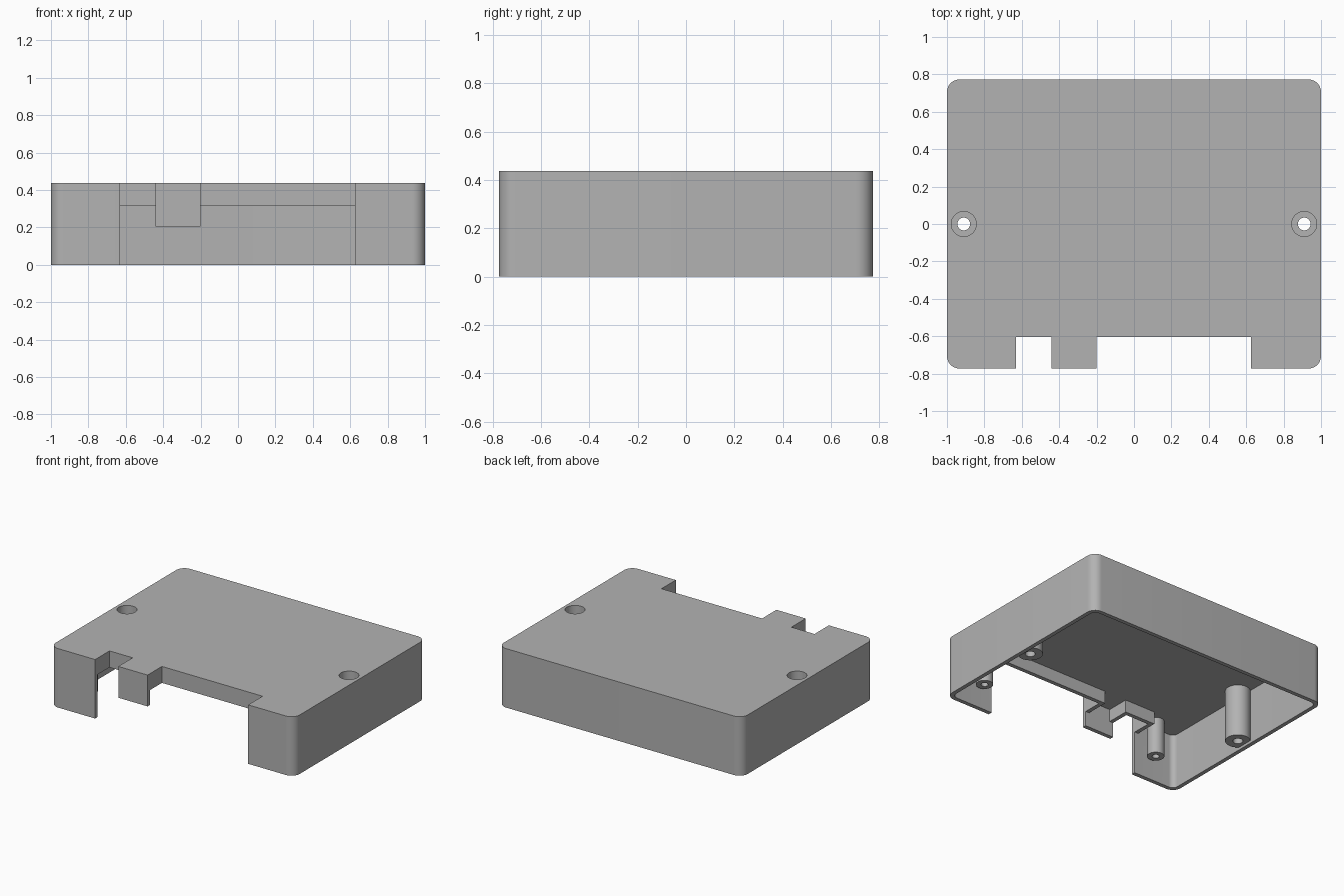
import bpy
import bmesh
import math

if "Cube" in bpy.data.objects:
    bpy.data.objects.remove(bpy.data.objects["Cube"], do_unlink=True)

HX, HY, H = 1.0, 0.773, 0.437    # half width, half depth, height
T = 0.03                         # wall thickness
RECESS_Y = -0.605                # back of the front recesses
LINER_Z = 0.315                  # lower edge of the recess walls
RECESSES = [(-0.63, -0.44), (-0.2, 0.625)]

plastic = bpy.data.materials.new("grey plastic")
plastic.use_nodes = True
grey = (0.45, 0.45, 0.45, 1)
plastic.diffuse_color = grey
plastic.node_tree.nodes["Principled BSDF"].inputs["Base Color"].default_value = grey


def prism(name, outline, z0, z1):
    """Extrude a closed outline upwards from z0 to z1."""
    bm = bmesh.new()
    face = bm.faces.new([bm.verts.new((x, y, z0)) for x, y in outline])
    up = bmesh.ops.extrude_face_region(bm, geom=[face])["geom"]
    for v in up:
        if isinstance(v, bmesh.types.BMVert):
            v.co.z = z1
    bmesh.ops.recalc_face_normals(bm, faces=bm.faces)
    mesh = bpy.data.meshes.new(name)
    bm.to_mesh(mesh)
    bm.free()
    mesh.materials.append(plastic)
    obj = bpy.data.objects.new(name, mesh)
    bpy.context.collection.objects.link(obj)
    return obj


def rounded(hx, hy, r, steps=10):
    pts = []
    for i, (sx, sy) in enumerate([(1, 1), (-1, 1), (-1, -1), (1, -1)]):
        for k in range(steps + 1):
            a = math.pi / 2 * (i + k / steps)
            pts.append((sx * (hx - r) + r * math.cos(a), sy * (hy - r) + r * math.sin(a)))
    return pts


def circle(x, y, r, n=40):
    return [(x + r * math.cos(math.tau * k / n), y + r * math.sin(math.tau * k / n))
            for k in range(n)]


def rect(x0, x1, y0, y1):
    return [(x0, y0), (x1, y0), (x1, y1), (x0, y1)]


def combine(target, tool, operation):
    mod = target.modifiers.new(operation.lower(), "BOOLEAN")
    mod.operation = operation
    mod.solver = "EXACT"
    mod.object = tool
    bpy.context.view_layer.objects.active = target
    bpy.ops.object.modifier_apply(modifier=mod.name)
    bpy.data.objects.remove(tool, do_unlink=True)


# Shell, open at the bottom
case = prism("case_cover", rounded(HX, HY, 0.068), 0, H)
combine(case, prism("cavity", rounded(HX - T, HY - T, 0.04), -0.1, H - T), "DIFFERENCE")

# Walls around the two front recesses, then the recesses themselves
for x0, x1 in RECESSES:
    liner = rect(x0 - T, x1 + T, -HY + T / 2, RECESS_Y + T)
    combine(case, prism("recess_wall", liner, LINER_Z, H - T / 2), "UNION")
for x0, x1 in RECESSES:
    combine(case, prism("recess", rect(x0, x1, -1, RECESS_Y), -0.1, 1), "DIFFERENCE")

# Shorten the tab between the recesses
tab = rect(RECESSES[0][1] - 0.02, RECESSES[1][0] + 0.02, -1, RECESS_Y)
combine(case, prism("tab_cut", tab, -0.1, 0.205), "DIFFERENCE")

# Screw columns at the sides, with deep head recesses from above
for x in (-0.91, 0.91):
    combine(case, prism("screw_column", circle(x, 0, 0.085), 0.02, H - T / 2), "UNION")
    combine(case, prism("head_recess", circle(x, 0, 0.067), 0.2, 1), "DIFFERENCE")
    combine(case, prism("screw_hole", circle(x, 0, 0.034), -0.1, 0.3), "DIFFERENCE")

# Board posts with blind pilot holes near the corners
for x in (-0.75, 0.75):
    for y in (-0.667, 0.667):
        combine(case, prism("board_post", circle(x, y, 0.058), 0.137, H - T / 2), "UNION")
        combine(case, prism("pilot_hole", circle(x, y, 0.024), -0.1, 0.35), "DIFFERENCE")

bpy.ops.object.select_all(action="DESELECT")
case.select_set(True)
bpy.context.view_layer.objects.active = case
bpy.ops.object.shade_smooth_by_angle(angle=math.radians(30))
